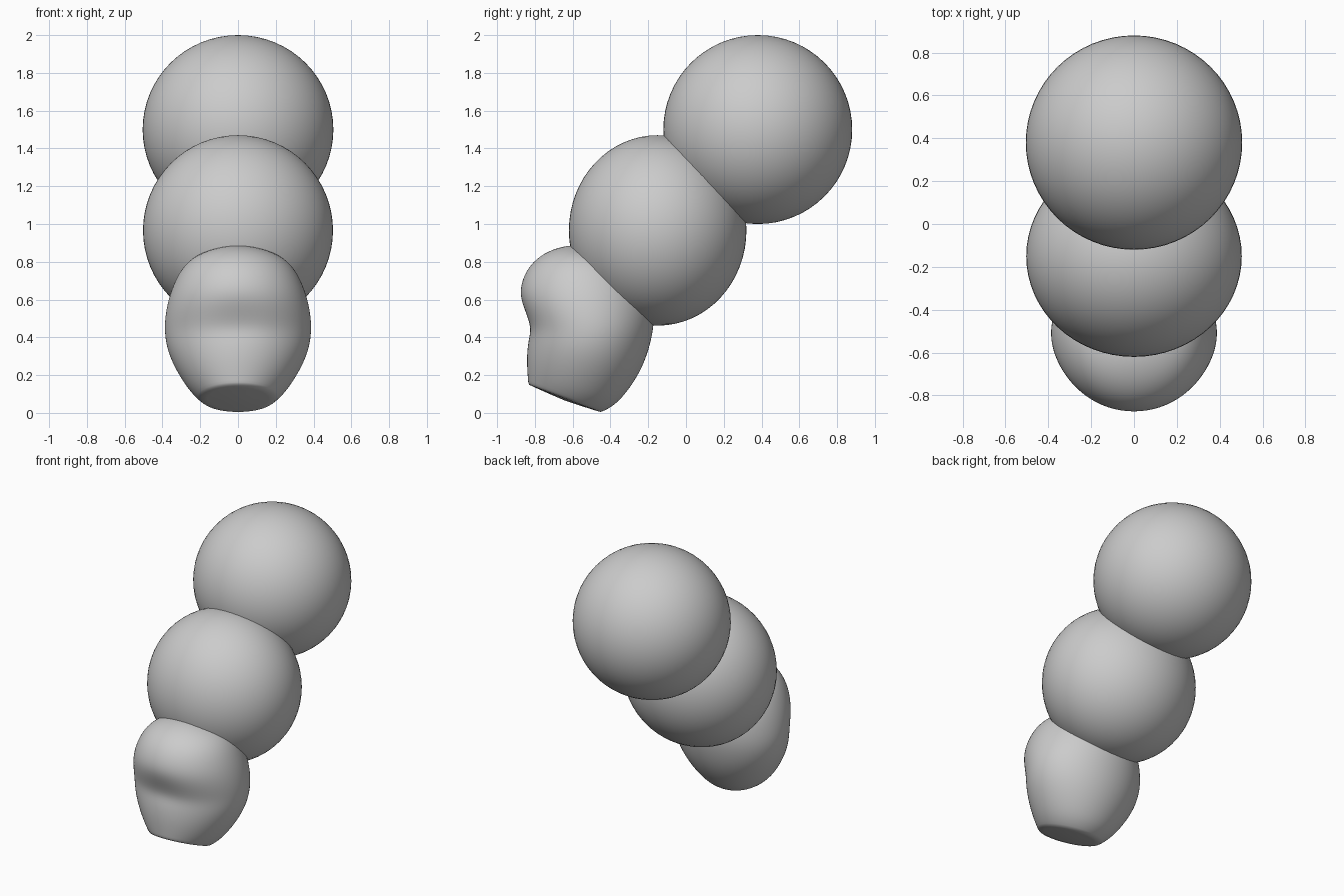
import bpy, bmesh
from math import sin, cos, pi, exp

if "Cube" in bpy.data.objects:
    bpy.data.objects.remove(bpy.data.objects["Cube"])


def ball(name, center, radii):
    bpy.ops.mesh.primitive_uv_sphere_add(segments=64, ring_count=32, location=center)
    ob = bpy.context.object
    ob.name = name
    ob.scale = radii
    bpy.ops.object.transform_apply(location=False, rotation=False, scale=True)
    bpy.ops.object.shade_smooth()
    return ob


# Two upper balls of the leaning stack
ball("upper_ball", (0, 0.38, 1.5), (0.505, 0.5, 0.5))
ball("middle_ball", (0, -0.15, 0.966), (0.503, 0.47, 0.504))

# Lower lobe: tilted rings given as front y, front z, back y, back z, half width
RINGS = [
    (-0.835, 0.15, -0.45, 0.003, 0.20),
    (-0.840, 0.20, -0.37, 0.04, 0.255),
    (-0.845, 0.29, -0.28, 0.15, 0.325),
    (-0.838, 0.38, -0.215, 0.27, 0.375),
    (-0.830, 0.45, -0.178, 0.40, 0.392),
    (-0.863, 0.54, -0.165, 0.50, 0.387),
    (-0.885, 0.63, -0.17, 0.60, 0.367),
    (-0.865, 0.72, -0.20, 0.68, 0.335),
    (-0.815, 0.80, -0.24, 0.74, 0.295),
    (-0.730, 0.86, -0.30, 0.80, 0.23),
    (-0.620, 0.89, -0.40, 0.84, 0.12),
]
N = 32
bm = bmesh.new()
loops = []
for yf, zf, yb, zb, w in RINGS:
    loop = []
    for i in range(N):
        a = 2 * pi * i / N
        t = (1 - cos(a)) / 2
        x, y, z = w * sin(a), yf + (yb - yf) * t, zf + (zb - zf) * t
        # shallow dent in the middle of the front
        if t < 0.5:
            y += 0.02 * exp(-(x / 0.13) ** 2 - ((z - 0.49) / 0.06) ** 2)
        loop.append(bm.verts.new((x, y, z)))
    loops.append(loop)
for lo, hi in zip(loops, loops[1:]):
    for i in range(N):
        j = (i + 1) % N
        bm.faces.new((lo[i], lo[j], hi[j], hi[i]))

# Slanted, slightly hollow foot facet and rounded top cap
yf, zf, yb, zb, w = RINGS[0]
foot = bm.verts.new((0, (yf + yb) / 2, (zf + zb) / 2 - 0.012))
top = bm.verts.new((0, -0.51, 0.88))
for i in range(N):
    j = (i + 1) % N
    bm.faces.new((loops[0][j], loops[0][i], foot))
    bm.faces.new((loops[-1][i], loops[-1][j], top))
crease = bm.edges.layers.float.new("crease_edge")
for e in bm.edges:
    if all(v in loops[0] for v in e.verts):
        e[crease] = 0.8
bmesh.ops.recalc_face_normals(bm, faces=bm.faces)
me = bpy.data.meshes.new("lower_lobe")
bm.to_mesh(me)
bm.free()
lobe = bpy.data.objects.new("lower_lobe", me)
bpy.context.collection.objects.link(lobe)
sub = lobe.modifiers.new("smooth", 'SUBSURF')
sub.levels = sub.render_levels = 2
for p in me.polygons:
    p.use_smooth = True
